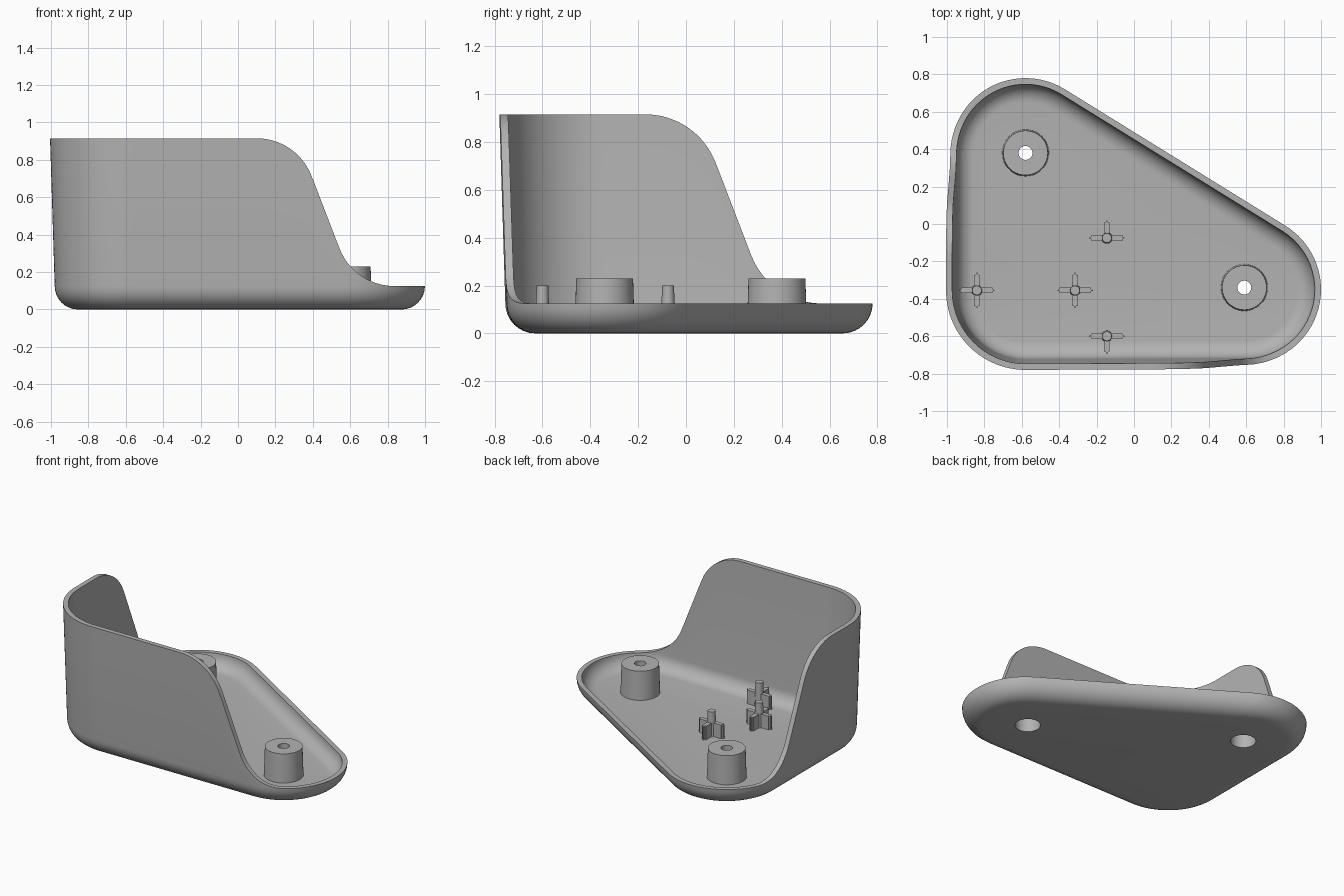
import bpy, bmesh, math
from mathutils import Vector, Matrix

cube = bpy.data.objects.get("Cube")
if cube:
    bpy.data.objects.remove(cube, do_unlink=True)

grey = bpy.data.materials.new("plain grey")
grey.use_nodes = True
GREY = (0.45, 0.45, 0.45, 1)
grey.diffuse_color = GREY
grey.node_tree.nodes["Principled BSDF"].inputs["Base Color"].default_value = GREY

LOW, HIGH, FLOOR = 0.125, 0.915, 0.03
RADIUS, FILLET, WALL, DRAFT = 0.40, 0.125, 0.033, 0.025
CORNERS = [Vector(c) for c in ((0.6, -0.35), (-0.58, 0.38), (-0.58, -0.355))]
BOSSES = ((-0.58, 0.38), (0.59, -0.34))


def finish(bm, name):
    bmesh.ops.recalc_face_normals(bm, faces=bm.faces)
    mesh = bpy.data.meshes.new(name)
    bm.to_mesh(mesh)
    bm.free()
    obj = bpy.data.objects.new(name, mesh)
    bpy.context.collection.objects.link(obj)
    mesh.materials.append(grey)
    return obj


def smooth(obj):
    bpy.ops.object.select_all(action='DESELECT')
    obj.select_set(True)
    bpy.context.view_layer.objects.active = obj
    bpy.ops.object.shade_smooth_by_angle(angle=math.radians(32))


def outline(arc_steps=24, side_steps=48):
    """Rounded triangle as (corner-line point, outward normal) pairs."""
    points = []
    for i, corner in enumerate(CORNERS):
        before, after = CORNERS[i - 1], CORNERS[(i + 1) % 3]
        d0, d1 = corner - before, after - corner
        a0 = math.atan2(-d0.x, d0.y)
        a1 = math.atan2(-d1.x, d1.y)
        # outward normals lie to the right of a counter-clockwise path
        a0, a1 = a0 + math.pi, a1 + math.pi
        a0, a1 = math.atan2(-d0.x, d0.y), math.atan2(-d1.x, d1.y)
        sweep = (a1 - a0) % math.tau
        for k in range(arc_steps + 1):
            a = a0 + sweep * k / arc_steps
            points.append((corner, Vector((math.cos(a), math.sin(a)))))
        normal = points[-1][1]
        for k in range(1, side_steps):
            points.append((corner.lerp(after, k / side_steps), normal))
    return points


def rim_drop(d):
    """Rim height: arc, straight slope, arc, measured along the wall."""
    bend, slope = 0.315, math.radians(69)
    arc_run, arc_fall = bend * math.sin(slope), bend * (1 - math.cos(slope))
    line_fall = HIGH - LOW - 2 * arc_fall
    total = 2 * arc_run + line_fall / math.tan(slope)
    if d <= 0:
        return HIGH
    if d >= total:
        return LOW
    if d < arc_run:
        return HIGH - bend + math.sqrt(bend ** 2 - d ** 2)
    if d > total - arc_run:
        return LOW + bend - math.sqrt(bend ** 2 - (total - d) ** 2)
    return HIGH - arc_fall - (d - arc_run) * math.tan(slope)


def rim_height(p):
    if p.x < -0.58 and p.y > -0.36:
        return rim_drop(p.y + 0.17)
    if p.y < -0.35:
        return rim_drop(p.x - 0.10)
    return LOW


def section(p):
    """Wall cross-section as (offset, height), from underside to floor."""
    h = rim_height(p)
    lean = DRAFT * (h - LOW) / (HIGH - LOW)
    arc = [k / 8 * math.pi / 2 for k in range(9)]
    outer = [(FILLET * (math.sin(a) - 1), FILLET * (1 - math.cos(a))) for a in arc]
    r = LOW - FLOOR
    inner = [(r * (math.cos(a) - 1) - WALL, LOW - r * math.sin(a)) for a in arc]
    return outer + [(lean, h), (lean - WALL, h)] + inner


# Tray with the raised wall on two sides
bm = bmesh.new()
columns = []
for base, n in outline():
    column = []
    for offset, z in section(base + n * RADIUS):
        q = base + n * (RADIUS + offset)
        column.append(bm.verts.new((q.x, q.y, z)))
    columns.append(column)
for a, b in zip(columns, columns[1:] + columns[:1]):
    for k in range(len(a) - 1):
        bm.faces.new((a[k], b[k], b[k + 1], a[k + 1]))
bm.faces.new([c[0] for c in reversed(columns)])
bm.faces.new([c[-1] for c in columns])
bmesh.ops.remove_doubles(bm, verts=bm.verts, dist=0.0003)
tray = finish(bm, "tray_shell")

# Screw holes through the floor
bm = bmesh.new()
for x, y in BOSSES:
    bmesh.ops.create_cone(bm, cap_ends=True, segments=48, radius1=0.08, radius2=0.08,
                          depth=0.2, matrix=Matrix.Translation((x, y, 0)))
cutter = finish(bm, "hole_cutter")
cutter.hide_render = True
cut = tray.modifiers.new("holes", 'BOOLEAN')
cut.operation, cut.solver, cut.object = 'DIFFERENCE', 'EXACT', cutter
bpy.ops.object.select_all(action='DESELECT')
bpy.context.view_layer.objects.active = tray
tray.select_set(True)
bpy.ops.object.modifier_apply(modifier=cut.name)
bpy.data.objects.remove(cutter, do_unlink=True)
smooth(tray)

# Hollow screw bosses, lathed
PROFILE = ((0.125, FLOOR), (0.119, 0.23), (0.037, 0.23), (0.037, 0.18), (0.08, 0.18), (0.08, FLOOR))
for side, (x, y) in zip(("back", "front"), BOSSES):
    bm = bmesh.new()
    verts = [bm.verts.new((r, 0, z)) for r, z in PROFILE]
    edges = [bm.edges.new(pair) for pair in zip(verts, verts[1:])]
    bmesh.ops.spin(bm, geom=verts + edges, axis=(0, 0, 1), cent=(0, 0, 0),
                   angle=math.tau, steps=48)
    bmesh.ops.remove_doubles(bm, verts=bm.verts, dist=0.0003)
    boss = finish(bm, side + "_screw_boss")
    boss.location = (x, y, 0)
    smooth(boss)

# Locating pins with rib arms (E, N, W, S)
PINS = {"back": (-0.145, -0.075, "ENW"), "front": (-0.145, -0.6, "EWS"),
        "left_wall": (-0.84, -0.355, "ENWS"), "middle": (-0.315, -0.355, "ENWS")}
for name, (x, y, arms) in PINS.items():
    bm = bmesh.new()
    bmesh.ops.create_cone(bm, cap_ends=True, segments=24, radius1=0.03, radius2=0.025,
                          depth=0.17, matrix=Matrix.Translation((0, 0, 0.115)))
    for arm in arms:
        turn = Matrix.Rotation("ENWS".index(arm) * math.pi / 2, 4, 'Z')
        shape = Matrix.Translation((0.0475, 0, 0.0775)) @ Matrix.Diagonal((0.095, 0.03, 0.095, 1))
        made = bmesh.ops.create_cube(bm, size=1, matrix=turn @ shape)
        upright = {e for v in made["verts"] for e in v.link_edges
                   if abs(e.verts[0].co.z - e.verts[1].co.z) > 0.05
                   and e.verts[0].co.xy.length > 0.05}
        bmesh.ops.bevel(bm, geom=list(upright), offset=0.012, segments=3, affect='EDGES')
    pin = finish(bm, name + "_pin")
    pin.location = (x, y, 0)
    smooth(pin)
